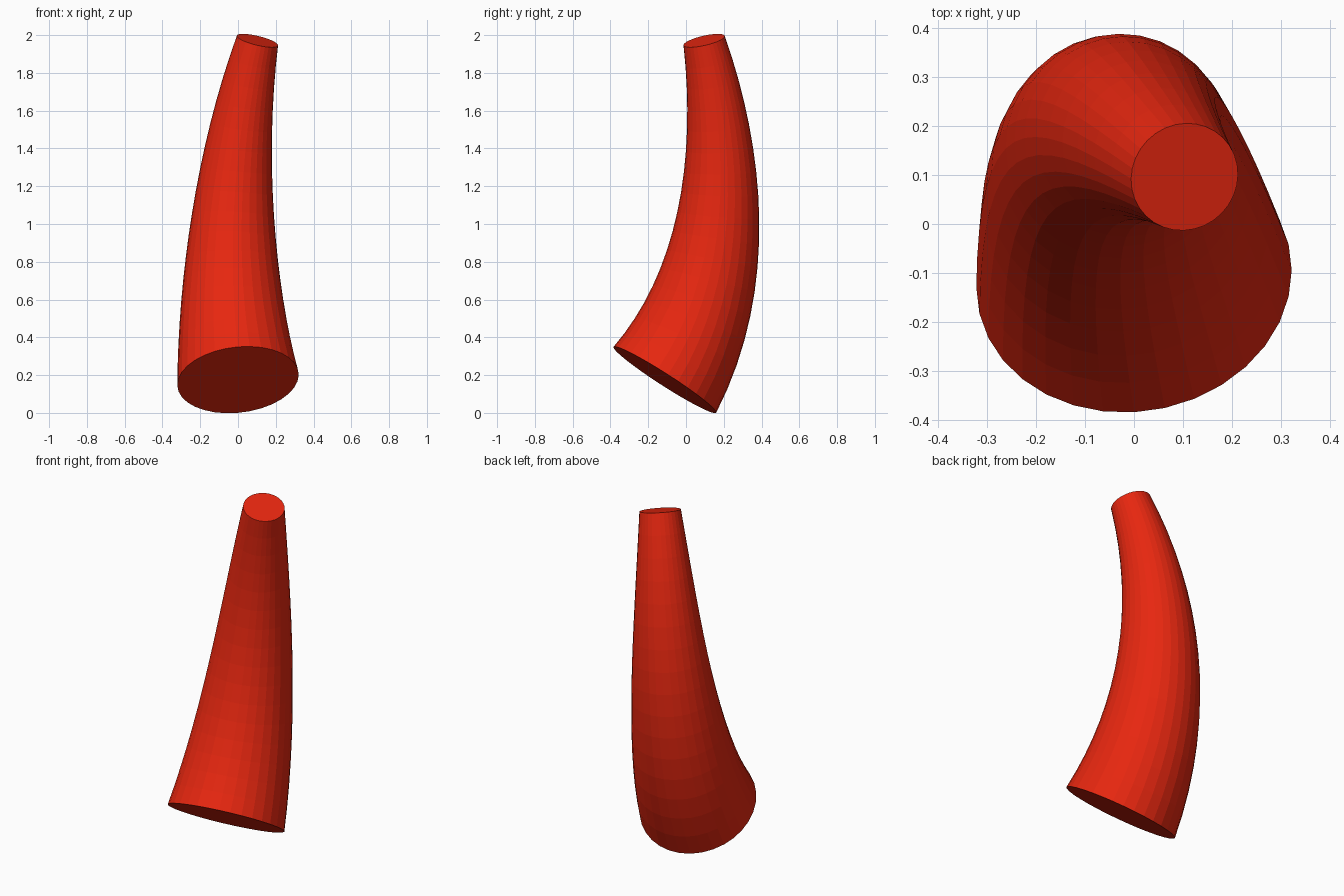
import bpy, bmesh, math
from mathutils import Vector
from mathutils.geometry import interpolate_bezier

cube = bpy.data.objects.get("Cube")
if cube:
    bpy.data.objects.remove(cube, do_unlink=True)

SIDES, RINGS = 32, 17
BASE_RADIUS, TIP_RADIUS = 0.323, 0.112

# Flat red
red = bpy.data.materials.new("red")
red.use_nodes = True
color = (0.8, 0.02, 0.005, 1)
red.diffuse_color = color
red.node_tree.nodes["Principled BSDF"].inputs["Base Color"].default_value = color

# Curved centre line, from the wide base to the narrow tip
base, tip = Vector((0, -0.112, 0.175)), Vector((0.103, 0.096, 1.971))
base_dir = Vector((-0.1, 0.54, 0.84)).normalized()
tip_dir = Vector((0.23, -0.22, 0.95)).normalized()
path = interpolate_bezier(base, base + base_dir * 0.63,
                          tip - tip_dir * 0.63, tip, RINGS)

# Tapered rings, each square to the centre line
bm = bmesh.new()
rings = []
side = Vector((1, 0, 0))
for i, centre in enumerate(path):
    if i == 0:
        along = base_dir
    elif i == RINGS - 1:
        along = tip_dir
    else:
        along = (path[i + 1] - path[i - 1]).normalized()
    side = (side - along * side.dot(along)).normalized()
    up = along.cross(side)
    t = i / (RINGS - 1)
    radius = BASE_RADIUS + (TIP_RADIUS - BASE_RADIUS) * t
    ring = []
    for k in range(SIDES):
        a = math.tau * k / SIDES
        ring.append(bm.verts.new(centre + radius * (side * math.cos(a) + up * math.sin(a))))
    rings.append(ring)

# Skin between rings, and the two flat caps
for low, high in zip(rings, rings[1:]):
    for k in range(SIDES):
        n = (k + 1) % SIDES
        bm.faces.new((low[k], low[n], high[n], high[k]))
bm.faces.new(rings[0][::-1])
bm.faces.new(rings[-1])
bmesh.ops.recalc_face_normals(bm, faces=bm.faces)

mesh = bpy.data.meshes.new("curved_horn")
bm.to_mesh(mesh)
bm.free()
mesh.materials.append(red)
horn = bpy.data.objects.new("curved_horn", mesh)
bpy.context.collection.objects.link(horn)
